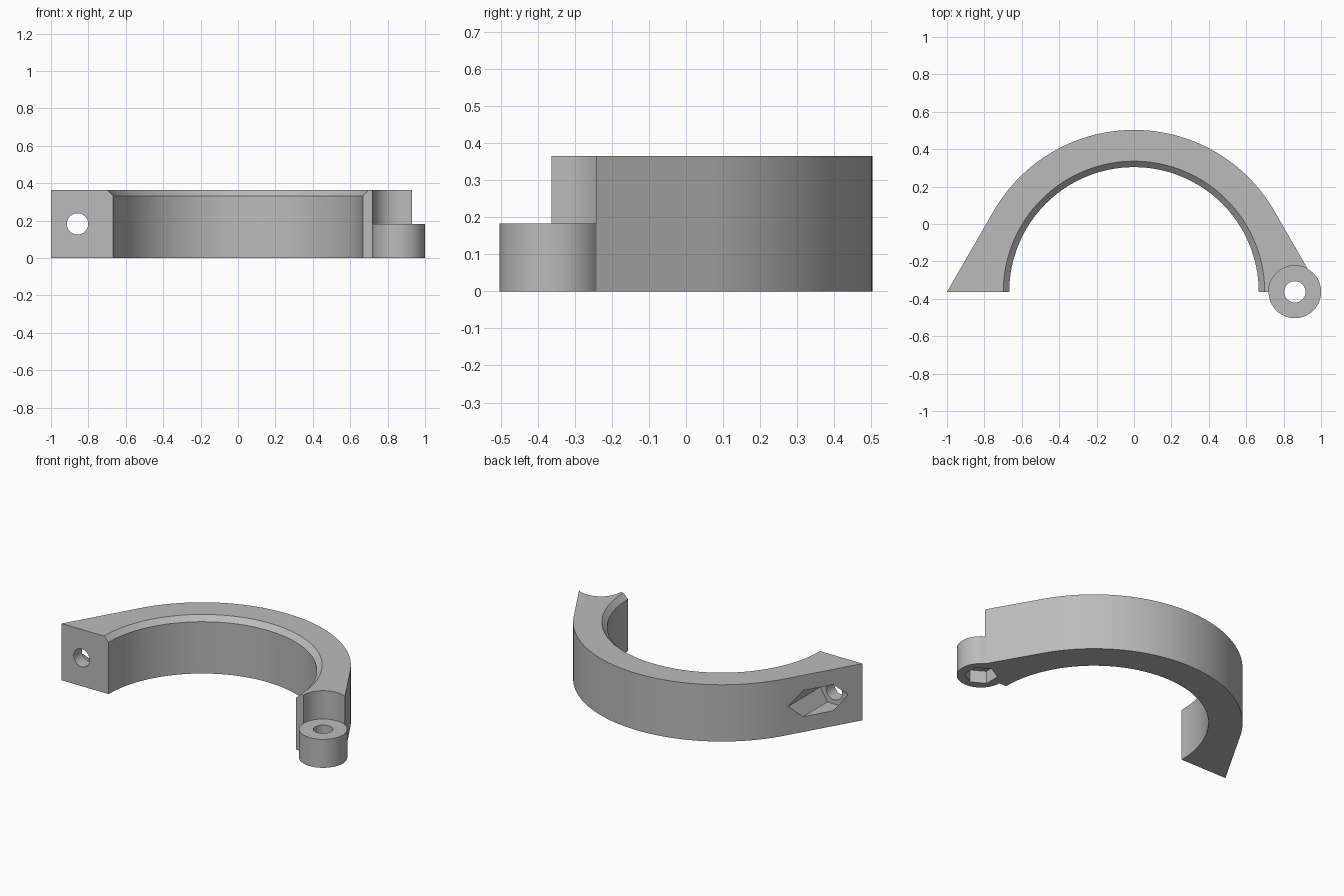
import bpy, bmesh
from math import sin, cos, pi, radians
from mathutils import Matrix, Vector

if "Cube" in bpy.data.objects:
    bpy.data.objects.remove(bpy.data.objects["Cube"])

HEIGHT = 0.365
BASE_Y = -0.363          # flat mating plane, also the centre of the ring
OUTER_R, INNER_R, CHAMFER = 0.866, 0.667, 0.032
PIVOT = Vector((0.86, BASE_Y, 0))
KNUCKLE_R, KNUCKLE_H = 0.1405, 0.183
HOLE_R, NUT_R = 0.057, 0.097

grey = bpy.data.materials.new("plain grey")
grey.use_nodes = True
colour = (0.5, 0.5, 0.5, 1)
grey.diffuse_color = colour
grey.node_tree.nodes["Principled BSDF"].inputs["Base Color"].default_value = colour


def add_object(name, bm):
    bmesh.ops.recalc_face_normals(bm, faces=bm.faces)
    mesh = bpy.data.meshes.new(name)
    bm.to_mesh(mesh)
    bm.free()
    mesh.materials.append(grey)
    obj = bpy.data.objects.new(name, mesh)
    bpy.context.collection.objects.link(obj)
    return obj


def drum(name, r1, r2, start, end, sides, turn=0):
    """Cylinder, cone or prism running from start to end."""
    start, end = Vector(start), Vector(end)
    axis = end - start
    place = (Matrix.Translation((start + end) / 2)
             @ axis.to_track_quat('Z', 'Y').to_matrix().to_4x4()
             @ Matrix.Rotation(turn, 4, 'Z'))
    bm = bmesh.new()
    bmesh.ops.create_cone(bm, cap_ends=True, segments=sides, radius1=r1,
                          radius2=r2, depth=axis.length, matrix=place)
    return add_object(name, bm)


def combine(target, tool, operation='DIFFERENCE'):
    mod = target.modifiers.new(operation.lower(), 'BOOLEAN')
    mod.operation, mod.solver, mod.object = operation, 'EXACT', tool
    bpy.context.view_layer.objects.active = target
    bpy.ops.object.modifier_apply(modifier=mod.name)
    bpy.data.objects.remove(tool)


# Half-ring body: outer arc running out along tangents to two pointed ears
outline = [(1, BASE_Y)]
for i in range(61):
    a = radians(30 + 2 * i)
    outline.append((OUTER_R * cos(a), BASE_Y + OUTER_R * sin(a)))
outline.append((-1, BASE_Y))
bm = bmesh.new()
base = bm.faces.new([bm.verts.new((x, y, 0)) for x, y in outline])
top = bmesh.ops.extrude_face_region(bm, geom=[base])["geom"]
bmesh.ops.translate(bm, vec=(0, 0, HEIGHT),
                    verts=[v for v in top if isinstance(v, bmesh.types.BMVert)])
clamp = add_object("clamp_half", bm)

# Bore with a chamfered upper rim
combine(clamp, drum("bore", INNER_R, INNER_R, (0, BASE_Y, -0.1),
                    (0, BASE_Y, HEIGHT + 0.1), 128))
combine(clamp, drum("rim_chamfer", INNER_R - CHAMFER, INNER_R + 2 * CHAMFER,
                    (0, BASE_Y, HEIGHT - 2 * CHAMFER),
                    (0, BASE_Y, HEIGHT + CHAMFER), 128))

# Hinge knuckle with clearance above it
lift = Vector((0, 0, 1))
combine(clamp, drum("clearance", KNUCKLE_R, KNUCKLE_R, PIVOT + KNUCKLE_H * lift,
                    PIVOT + 0.5 * lift, 64))
combine(clamp, drum("knuckle", KNUCKLE_R, KNUCKLE_R, PIVOT,
                    PIVOT + KNUCKLE_H * lift, 64), 'UNION')
combine(clamp, drum("pivot_hole", HOLE_R, HOLE_R, PIVOT - 0.1 * lift,
                    PIVOT + 0.3 * lift, 40))
combine(clamp, drum("pivot_nut_pocket", NUT_R, NUT_R, PIVOT - 0.1 * lift,
                    PIVOT + 0.08 * lift, 6))

# Bolt hole and nut pocket through the other ear
bolt_x, bolt_z = -0.858, HEIGHT / 2
combine(clamp, drum("bolt_hole", HOLE_R, HOLE_R, (bolt_x, BASE_Y - 0.1, bolt_z),
                    (bolt_x, 0.2, bolt_z), 40))
combine(clamp, drum("bolt_nut_pocket", NUT_R, NUT_R, (bolt_x, -0.28, bolt_z),
                    (bolt_x, 0.2, bolt_z), 6, pi / 2))

bpy.ops.object.select_all(action='DESELECT')
clamp.select_set(True)
bpy.context.view_layer.objects.active = clamp
bpy.ops.object.shade_smooth_by_angle(angle=radians(25))
